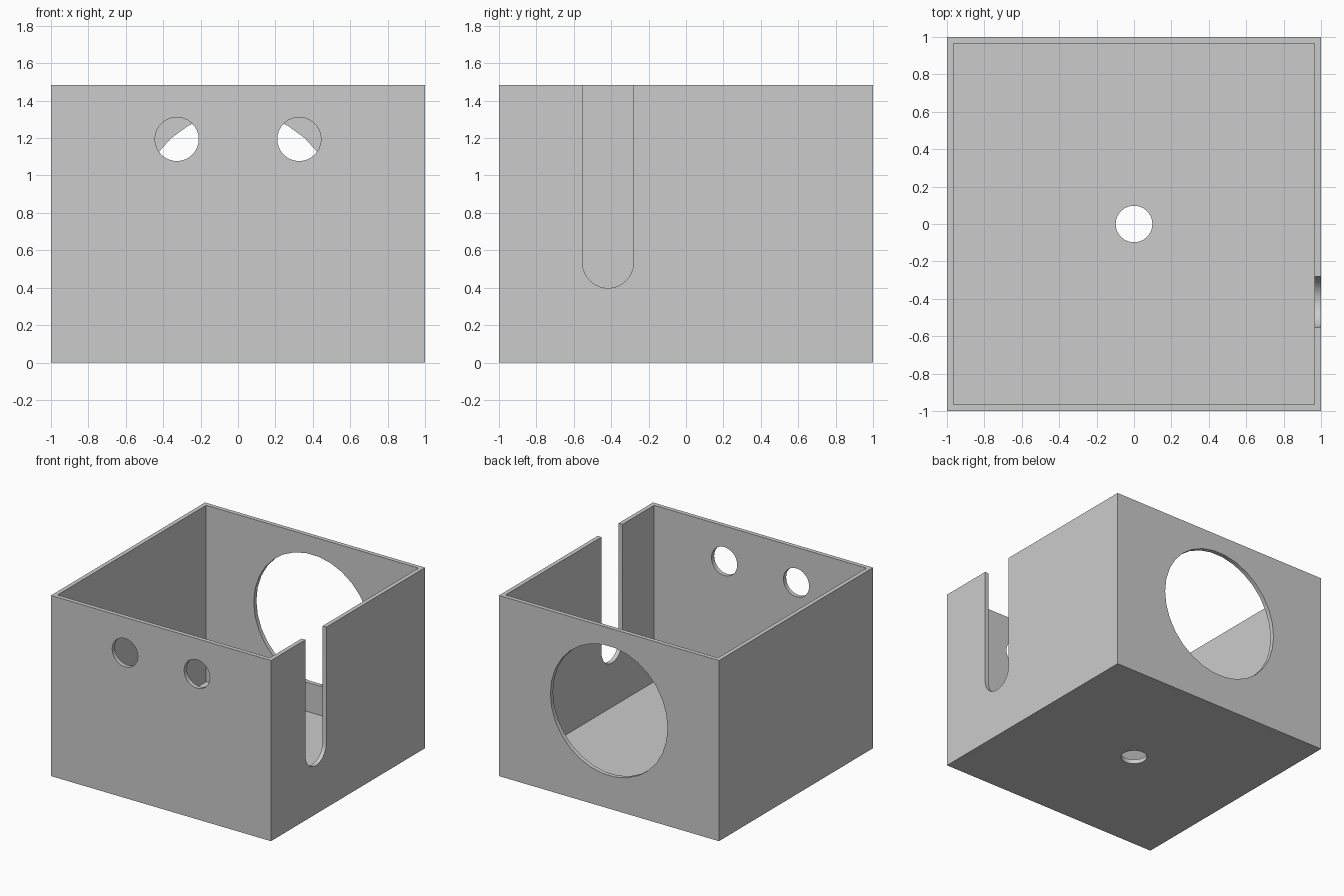
import bpy, bmesh, math
from mathutils import Vector

cube = bpy.data.objects.get("Cube")
if cube:
    bpy.data.objects.remove(cube, do_unlink=True)

HEIGHT = 1.484
WALL = 0.035
SIDES = 30

grey = bpy.data.materials.new("light grey")
grey.use_nodes = True
grey.diffuse_color = (0.6, 0.6, 0.6, 1)
grey.node_tree.nodes["Principled BSDF"].inputs["Base Color"].default_value = (0.6, 0.6, 0.6, 1)


def prism(name, profile, to_3d, depth):
    """Extrude a flat profile, placed by to_3d(u, v), along the depth vector."""
    bm = bmesh.new()
    face = bm.faces.new([bm.verts.new(to_3d(u, v)) for u, v in profile])
    moved = bmesh.ops.extrude_face_region(bm, geom=[face])["geom"]
    verts = [g for g in moved if isinstance(g, bmesh.types.BMVert)]
    bmesh.ops.translate(bm, verts=verts, vec=Vector(depth))
    bmesh.ops.recalc_face_normals(bm, faces=bm.faces)
    mesh = bpy.data.meshes.new(name)
    bm.to_mesh(mesh)
    bm.free()
    mesh.materials.append(grey)
    obj = bpy.data.objects.new(name, mesh)
    bpy.context.collection.objects.link(obj)
    return obj


def circle(cu, cv, r):
    steps = [2 * math.pi * i / SIDES for i in range(SIDES)]
    return [(cu + r * math.cos(a), cv + r * math.sin(a)) for a in steps]


def square(h):
    return [(-h, -h), (h, -h), (h, h), (-h, h)]


# Outer block of the open box
box = prism("open_box", square(1), lambda u, v: (u, v, 0), (0, 0, HEIGHT))

# Inner cavity
cutters = [prism("cavity_cutter", square(1 - WALL), lambda u, v: (u, v, WALL), (0, 0, 2))]

# Pair of small round holes in the front wall
for side in (-1, 1):
    cutters.append(prism("front_hole_cutter", circle(side * 0.327, 1.194, 0.117),
                         lambda u, v: (u, -1.2, v), (0, 0.4, 0)))

# Large round opening in the back wall
cutters.append(prism("back_opening_cutter", circle(0, 0.804, 0.533),
                     lambda u, v: (u, 0.8, v), (0, 0.4, 0)))

# Round drain hole in the floor
cutters.append(prism("floor_hole_cutter", circle(0, 0, 0.098),
                     lambda u, v: (u, v, -0.2), (0, 0, 0.4)))

# Round-bottomed slot, open at the rim, in the left wall
slot_y, slot_z, slot_r = -0.417, 0.534, 0.136
half = SIDES // 2
slot = [(slot_y - slot_r * math.cos(math.pi * i / half),
         slot_z - slot_r * math.sin(math.pi * i / half)) for i in range(half + 1)]
slot += [(slot_y + slot_r, 2), (slot_y - slot_r, 2)]
cutters.append(prism("slot_cutter", slot, lambda u, v: (0.8, u, v), (0.4, 0, 0)))

# Cut everything out, then discard the cutters
bpy.ops.object.select_all(action="DESELECT")
bpy.context.view_layer.objects.active = box
box.select_set(True)
for cutter in cutters:
    cutter.hide_render = True
    mod = box.modifiers.new("cut", "BOOLEAN")
    mod.operation = "DIFFERENCE"
    mod.solver = "EXACT"
    mod.object = cutter
    bpy.ops.object.modifier_apply(modifier=mod.name)
    bpy.data.objects.remove(cutter, do_unlink=True)

bpy.ops.object.shade_smooth_by_angle(angle=math.radians(30))
